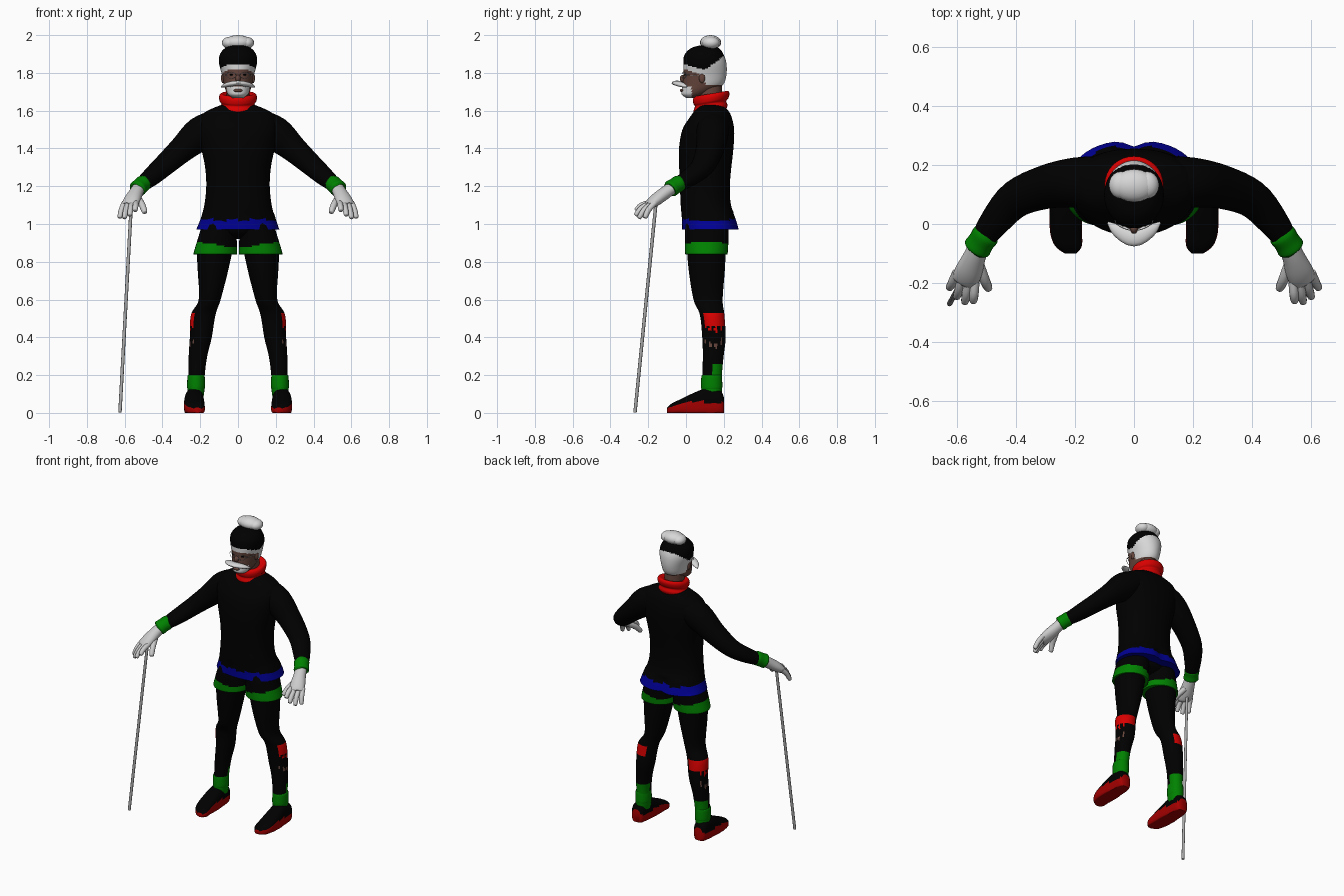
import bpy, bmesh, math
from mathutils import Vector

cube = bpy.data.objects.get("Cube")
if cube:
    bpy.data.objects.remove(cube, do_unlink=True)

COLOURS = {
    "black cloth": (0, 0, 0),
    "red wool": (.7, 0, 0),
    "dark red sole": (.37, 0, 0),
    "green trim": (0, .22, 0),
    "blue hem": (0, 0, .3),
    "white hair": (.68, .68, .68),
    "glove grey": (.6, .6, .6),
    "brown skin": (.13, .06, .045),
    "cane grey": (.4, .4, .4),
}
MATERIALS = {}
for label, rgb in COLOURS.items():
    mat = bpy.data.materials.new(label)
    mat.use_nodes = True
    mat.diffuse_color = (*rgb, 1)
    mat.node_tree.nodes["Principled BSDF"].inputs["Base Color"].default_value = (*rgb, 1)
    MATERIALS[label] = mat


def finish(name, bm, paint, mirror=False):
    """Turn a bmesh into a smooth object, coloured by a name or by a rule."""
    bmesh.ops.recalc_face_normals(bm, faces=bm.faces)
    mesh = bpy.data.meshes.new(name)
    slots = []
    for face in bm.faces:
        label = paint if isinstance(paint, str) else paint(face.calc_center_median(), face.normal)
        if label not in slots:
            slots.append(label)
            mesh.materials.append(MATERIALS[label])
        face.material_index = slots.index(label)
        face.smooth = True
    bm.to_mesh(mesh)
    bm.free()
    mesh.set_sharp_from_angle(angle=math.radians(50))
    obj = bpy.data.objects.new(name, mesh)
    bpy.context.collection.objects.link(obj)
    if mirror:
        mod = obj.modifiers.new("Mirror", "MIRROR")
        mod.use_mirror_merge = False


def smooth_rings(rings, steps):
    """Catmull-Rom interpolation through the rings."""
    padded = [rings[0]] + list(rings) + [rings[-1]]
    result = []
    for a, b, c, d in zip(padded, padded[1:], padded[2:], padded[3:]):
        for i in range(steps):
            t = i / steps
            result.append([q + t / 2 * (r - p + t * (2 * p - 5 * q + 4 * r - s
                           + t * (3 * (q - r) + s - p)))
                           for p, q, r, s in zip(a, b, c, d)])
    return result + [list(rings[-1])]


def loft(name, rings, paint, axis=None, sides=24, steps=4, power=1, warp=None, mirror=False):
    """Skin ellipses (x, y, z, width radius, depth radius) along an axis or their own path."""
    rows = smooth_rings(rings, steps)
    centres = [Vector(r[:3]) for r in rows]
    bm = bmesh.new()
    loops = []
    for i, row in enumerate(rows):
        n = Vector(axis) if axis else centres[min(i + 1, len(rows) - 1)] - centres[max(i - 1, 0)]
        n.normalize()
        u = Vector((1, 0, 0)) if abs(n.z) > .995 else n.cross(Vector((0, 0, 1))).normalized()
        v = u.cross(n) if abs(n.z) <= .995 else Vector((0, 1, 0))
        loop = []
        for k in range(sides):
            a = math.tau * k / sides
            c, s = math.cos(a), math.sin(a)
            p = (centres[i] + u * math.copysign(abs(c) ** power, c) * row[3]
                 + v * math.copysign(abs(s) ** power, s) * row[4])
            if warp:
                warp(p)
            loop.append(bm.verts.new(p))
        loops.append(loop)
    for low, high in zip(loops, loops[1:]):
        for k in range(sides):
            j = (k + 1) % sides
            bm.faces.new((low[k], low[j], high[j], high[k]))
    bm.faces.new(loops[0])
    bm.faces.new(loops[-1])
    finish(name, bm, paint, mirror)


def blob(name, centre, radii, paint, mirror=False):
    bm = bmesh.new()
    bmesh.ops.create_uvsphere(bm, u_segments=20, v_segments=12, radius=1)
    for v in bm.verts:
        v.co = Vector(centre) + Vector(a * b for a, b in zip(v.co, radii))
    finish(name, bm, paint, mirror)


UP = (0, 0, 1)

# Sweater body with a ragged blue hem, lobed at the back
def hem_shape(p):
    if p.z < 1.06:
        if p.y > .15:
            p.y -= .022 * math.exp(-(p.x / .035) ** 2)
        if p.z > .98:
            p.z += .007 * math.sin(p.x * 45)

loft("sweater_body", [
    (0, .132, .97, .22, .152), (0, .122, 1.03, .198, .144), (0, .105, 1.1, .178, .133),
    (0, .1, 1.2, .168, .132), (0, .102, 1.3, .174, .138), (0, .107, 1.4, .194, .144),
    (0, .118, 1.5, .212, .137), (0, .132, 1.57, .2, .108), (0, .135, 1.605, .15, .085),
    (0, .132, 1.63, .09, .062)],
    lambda c, n: "blue hem" if c.z < 1.022 else "black cloth",
    axis=UP, sides=48, power=.88, warp=hem_shape)

# Sleeves, cuffs and gloved hands
loft("sleeves", [
    (.1, .14, 1.53, .09, .08), (.2, .14, 1.478, .085, .09), (.3, .125, 1.392, .074, .07),
    (.4, .085, 1.302, .064, .056), (.47, .01, 1.24, .052, .046), (.52, -.06, 1.2, .038, .036)],
    "black cloth", mirror=True)
loft("cuffs", [
    (.5, -.034, 1.216, .041, .039), (.503, -.038, 1.214, .047, .044),
    (.518, -.06, 1.2, .045, .043), (.532, -.082, 1.186, .047, .044),
    (.534, -.085, 1.184, .034, .03)], "green trim", mirror=True)
loft("palms", [
    (.52, -.06, 1.2, .034, .031), (.54, -.11, 1.165, .038, .034),
    (.56, -.16, 1.128, .046, .032), (.575, -.195, 1.1, .044, .023),
    (.578, -.2, 1.096, .03, .012)], "glove grey", mirror=True)

def finger(name, base, tip, radius):
    base, tip = Vector(base), Vector(tip)
    middle = base.lerp(tip, .55) + Vector((0, -.004, .008))
    end = tip.lerp(middle, .1)
    loft(name, [(*base, radius, radius), (*middle, radius, radius),
                (*end, radius * .8, radius * .8), (*tip, .003, .003)],
         "glove grey", sides=12, mirror=True)

tips = [(.545, -.265, 1.07), (.574, -.268, 1.045), (.602, -.25, 1.03), (.627, -.218, 1.032)]
for i, tip in enumerate(tips):
    spread = (i - 1.5) * .023
    finger(f"finger_{i + 1}", (.57 + spread * .9, -.18 + spread * .45, 1.112), tip, .0155)
finger("thumb", (.528, -.13, 1.135), (.492, -.222, 1.06), .0175)

# Walking cane under the right hand
loft("cane", [(-.565, -.16, 1.1, .009, .009), (-.625, -.27, .003, .009, .009)],
     "cane grey", sides=12, steps=1)

# Shorts with green leg bands
blob("hips", (0, .11, .99), (.17, .11, .07), "black cloth")
loft("shorts", [
    (.095, .11, 1.02, .088, .112), (.106, .11, .95, .098, .116), (.119, .108, .85, .115, .113),
    (.119, .108, .842, .11, .108)],
    lambda c, n: "green trim" if c.z < .872 + .16 * c.x else "black cloth",
    axis=UP, steps=12, sides=32, mirror=True)

# Legs with red knee bands on the outer and rear side, worn streaks and green socks
def leg_paint(c, n):
    outer = n.x * .8 + n.y * .6 > .1
    if c.z < .2 or (c.z < .26 and c.y > .14):
        return "green trim"
    if outer and .46 < c.z < .53:
        return "red wool"
    if outer and .34 < c.z < .46 and math.sin(210 * c.y) + math.sin(80 * c.z + 90 * c.x) > 1.05:
        return "red wool" if c.z > .4 else "brown skin"
    return "black cloth"

loft("legs", [
    (.123, .108, .88, .098, .104), (.133, .11, .75, .08, .095), (.15, .117, .6, .058, .077),
    (.184, .138, .52, .065, .065), (.197, .148, .4, .058, .062), (.212, .144, .3, .049, .055),
    (.219, .138, .2, .043, .052), (.222, .136, .13, .045, .055), (.225, .135, .08, .042, .052)],
    leg_paint, axis=UP, sides=40, steps=10, mirror=True)
loft("sock_cuffs", [
    (.222, .136, .2, .042, .052), (.222, .136, .19, .046, .055),
    (.222, .136, .135, .047, .056), (.223, .136, .123, .042, .052)],
    "green trim", axis=UP, mirror=True)

# Shoes, flattened on the ground, with red soles
def ground(p):
    p.z = max(p.z, 0)

loft("shoes", [
    (.232, .2, .04, .03, .045), (.232, .18, .05, .044, .068), (.232, .11, .05, .05, .08),
    (.232, .05, .04, .054, .07), (.23, -.03, .03, .054, .042), (.222, -.075, .02, .045, .03),
    (.215, -.1, .014, .02, .014)],
    lambda c, n: "dark red sole" if c.z < .057 and n.z < .3 else "black cloth",
    axis=(0, -1, 0), sides=40, power=.75, warp=ground, mirror=True)

# Rolled collar, rising to the back
def tilt(p):
    p.z += (p.y - .13) * .17

loft("collar", [
    (0, .13, 1.585, .085, .078), (0, .13, 1.612, .097, .09), (0, .13, 1.636, .088, .083),
    (0, .132, 1.65, .097, .092), (0, .133, 1.674, .1, .097), (0, .133, 1.69, .09, .086),
    (0, .13, 1.682, .06, .06)], "red wool", axis=UP, sides=32, warp=tilt)

# Head: face, beard, swept hair and a black headband that dips at the temples
def head_paint(c, n):
    band = 1.845 - .3 * min(max(c.y, 0), .1) + .75 * max(c.y - .1, 0)
    if c.z > band:
        return "black cloth"
    if c.z > band - .03 or (c.y > .1 and c.z > 1.735):
        return "white hair"
    if c.z < 1.73 and c.y < .03:
        return "white hair"
    return "brown skin"

loft("neck", [(0, .13, 1.6, .06, .06), (0, .12, 1.75, .06, .07)], "brown skin", axis=UP)
loft("head", [
    (0, .03, 1.668, .03, .03), (0, .042, 1.685, .052, .064), (0, .068, 1.71, .066, .09),
    (0, .09, 1.74, .075, .108), (0, .1, 1.79, .085, .114), (0, .1, 1.85, .1, .114),
    (0, .096, 1.895, .097, .104), (0, .1, 1.93, .07, .075), (0, .1, 1.945, .03, .03)],
    head_paint, axis=UP, sides=48, steps=9)
blob("ears", (.08, .085, 1.772), (.01, .016, .026), "brown skin", mirror=True)
blob("nose", (0, -.014, 1.77), (.014, .019, .02), "brown skin")
blob("mouth", (0, -.02, 1.707), (.024, .012, .009), "brown skin")
blob("eyes", (.034, -.001, 1.79), (.011, .008, .005), "black cloth", mirror=True)
loft("moustache", [
    (-.088, .005, 1.727, .004, .004), (-.055, -.022, 1.737, .022, .013),
    (0, -.048, 1.746, .028, .013), (.055, -.022, 1.737, .022, .013),
    (.088, .005, 1.727, .004, .004)], "white hair", sides=14)

# Spectacles: a curved rim around each eye and an arm to each ear
def wrap(p):
    p.y += 6 * p.x ** 2

rim = [(.036 + .025 * math.cos(a), -.022, 1.788 + .017 * math.sin(a), .0015, .0015)
       for a in (math.tau * k / 16 for k in range(17))]
loft("spectacle_rims", rim, "cane grey", sides=6, steps=1, warp=wrap, mirror=True)
loft("spectacle_arms", [(.061, .001, 1.79, .0015, .0015), (.084, .08, 1.785, .0015, .0015)],
     "cane grey", sides=6, steps=1, mirror=True)

# Hair bun with a soft lobe on either side
blob("hair_bun", (0, .13, 1.961), (.074, .056, .039), "white hair")
blob("bun_lobes", (.045, .132, 1.959), (.04, .046, .032), "white hair", mirror=True)
